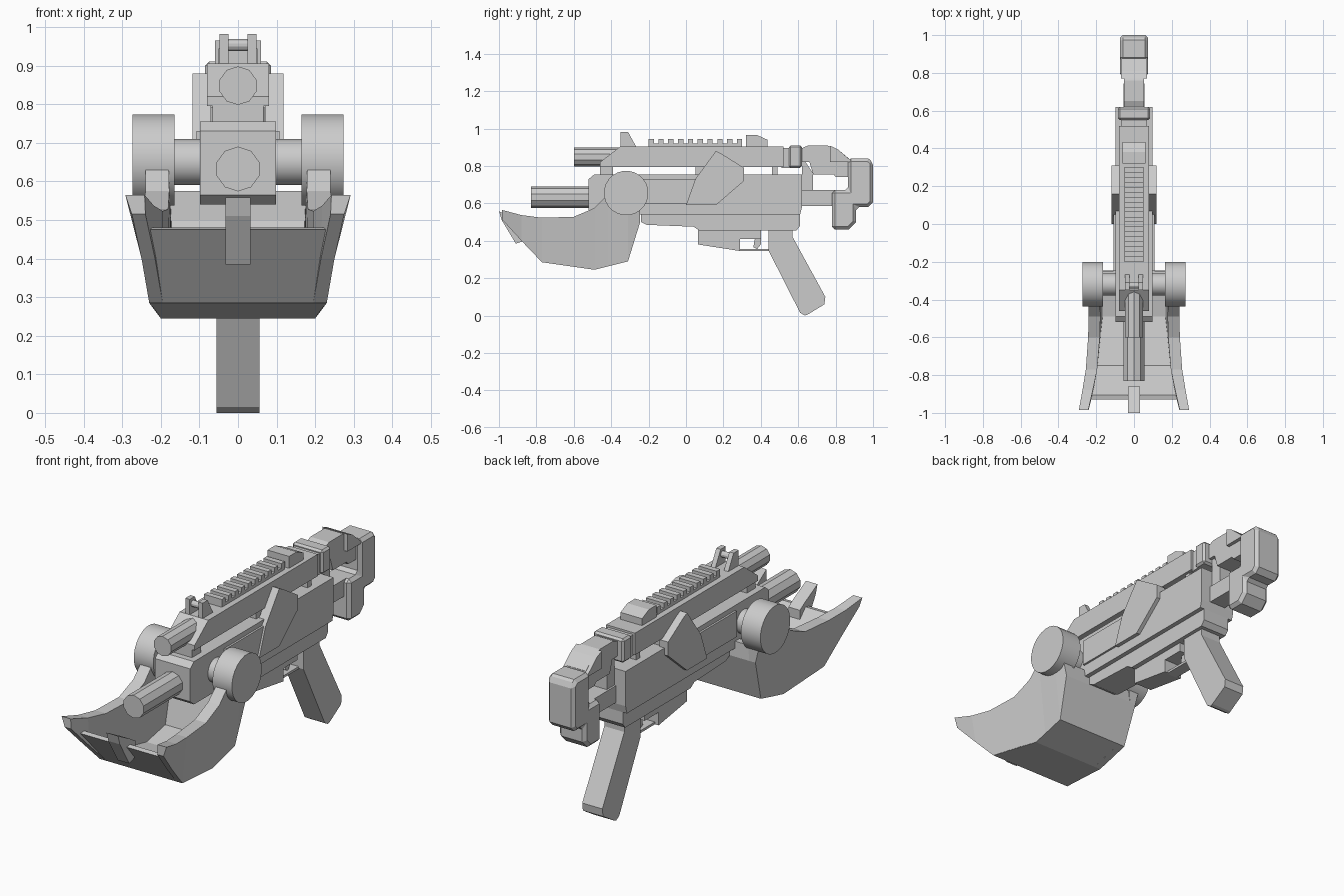
import bpy, bmesh, math

if "Cube" in bpy.data.objects:
    bpy.data.objects.remove(bpy.data.objects["Cube"])

grey = bpy.data.materials.new("plain grey")
grey.diffuse_color = (0.6, 0.6, 0.6, 1)
grey.use_nodes = True
grey.node_tree.nodes["Principled BSDF"].inputs["Base Color"].default_value = grey.diffuse_color


def finish(name, bm, bevel=0.0):
    bmesh.ops.recalc_face_normals(bm, faces=bm.faces[:])
    me = bpy.data.meshes.new(name)
    bm.to_mesh(me)
    bm.free()
    me.materials.append(grey)
    ob = bpy.data.objects.new(name, me)
    bpy.context.collection.objects.link(ob)
    if bevel:
        mod = ob.modifiers.new("chamfer", 'BEVEL')
        mod.width = bevel
        mod.segments = 1
        mod.limit_method = 'ANGLE'
        mod.angle_limit = math.radians(50)
    return ob


def prism(name, pts, x0, x1, bevel=0.0):
    """Side outline in (y, z), extruded from x0 to x1."""
    bm = bmesh.new()
    a = [bm.verts.new((x0, y, z)) for y, z in pts]
    b = [bm.verts.new((x1, y, z)) for y, z in pts]
    bm.faces.new(a)
    bm.faces.new(b[::-1])
    n = len(pts)
    for i in range(n):
        j = (i + 1) % n
        bm.faces.new((a[i], b[i], b[j], a[j]))
    return finish(name, bm, bevel)


def slab(name, pts, w, bevel=0.0):
    return prism(name, pts, -w, w, bevel)


def box(name, y0, y1, z0, z1, w, bevel=0.0):
    return slab(name, [(y0, z0), (y1, z0), (y1, z1), (y0, z1)], w, bevel)


def loft(name, rings):
    """Closed loft through rings of equal point counts."""
    bm = bmesh.new()
    vs = [[bm.verts.new(p) for p in r] for r in rings]
    n = len(vs[0])
    for r, s in zip(vs, vs[1:]):
        for i in range(n):
            j = (i + 1) % n
            bm.faces.new((r[i], r[j], s[j], s[i]))
    bm.faces.new(vs[0])
    bm.faces.new(vs[-1][::-1])
    return finish(name, bm)


def rod(name, axis, a, b, c1, c2, r, sides):
    """Cylinder along x (centre y, z) or y (centre x, z)."""
    rings = []
    for t in (a, b):
        ring = []
        for i in range(sides):
            q = 2 * math.pi * (i + 0.5) / sides
            u, v = c1 + r * math.cos(q), c2 + r * math.sin(q)
            ring.append((t, u, v) if axis == 'x' else (u, t, v))
        rings.append(ring)
    ob = loft(name, rings)
    if sides > 12:
        bpy.context.view_layer.objects.active = ob
        ob.select_set(True)
        bpy.ops.object.shade_smooth_by_angle(angle=math.radians(30))
        ob.select_set(False)
    return ob


# main body and lower frame
slab("main_body", [(-.52, .565), (-.52, .73), (-.49, .755), (.62, .755), (.62, .58),
                   (.61, .54), (-.49, .54)], .098)
slab("lower_frame", [(-.24, .54), (-.24, .5), (-.21, .485), (.04, .475), (.07, .455),
                     (.59, .455), (.61, .48), (.61, .54)], .075)

# upper receiver on its spacers
slab("upper_receiver", [(-.46, .795), (.52, .795), (.52, .905), (-.35, .905), (-.46, .82)], .08)
for i, (y0, y1) in enumerate([(-.46, -.39), (.05, .3), (.46, .49)]):
    box(f"spacer_{i}", y0, y1, .75, .80, .066)
box("rear_link", .51, .56, .79, .895, .07)
box("rear_collar", .55, .62, .79, .91, .085, .01)

# side panels with the arms running forward
for s, side in ((-1, "left"), (1, "right")):
    prism("side_panel_" + side, [(.05, .73), (.16, .88), (.19, .865), (.31, .79), (.31, .72),
                                 (.16, .59), (.0, .59)], s * .07, s * .118)
    prism("side_arm_" + side, [(-.25, .6), (.08, .6), (.08, .73), (-.25, .73)], s * .07, s * .108)

# barrels
rod("upper_barrel", 'y', -.6, -.36, 0, .848, .05, 10)
rod("lower_barrel", 'y', -.83, -.5, 0, .632, .058, 10)

# toothed rail and sights
box("rail_base", -.2, .3, .9, .92, .05)
for i in range(10):
    y = -.2 + i * .0525
    box(f"rail_tooth_{i}", y, y + .028, .915, .944, .05)
slab("rear_sight", [(.32, .9), (.32, .965), (.38, .965), (.435, .94), (.435, .9)], .06)
for s, side in ((-1, "left"), (1, "right")):
    prism("front_sight_" + side, [(-.35, .9), (-.35, .982), (-.31, .982), (-.265, .9)],
          s * .024, s * .048)
rod("front_sight_bar", 'x', -.03, .03, -.325, .953, .016, 12)

# stock
slab("stock_neck", [(.62, .82), (.62, .895), (.65, .908), (.76, .908), (.81, .89), (.87, .84),
                    (.87, .74), (.8, .74), (.79, .755), (.68, .755), (.66, .82)], .052)
slab("stock_cheek", [(.77, .82), (.77, .908), (.81, .89), (.88, .83), (.88, .82)], .07)
box("stock_lower_bar", .61, .8, .585, .67, .045)
slab("stock_front_strut", [(.62, .66), (.68, .66), (.68, .76), (.64, .82), (.62, .82)], .035)
slab("stock_butt", [(.865, .84), (.975, .84), (1, .82), (1, .605), (.975, .58), (.91, .58),
                    (.91, .5), (.87, .46), (.78, .46), (.78, .67), (.865, .67)], .075, .016)

# grip and trigger group
slab("grip", [(.44, .46), (.57, .46), (.57, .42), (.745, .1), (.74, .06), (.65, .005),
              (.635, 0), (.61, .015), (.44, .35)], .056)
slab("trigger_block", [(.065, .46), (.065, .38), (.29, .345), (.29, .41), (.4, .41), (.4, .46)], .05)
box("trigger_guard", .28, .45, .345, .357, .03)
slab("trigger", [(.37, .42), (.4, .42), (.4, .38), (.38, .355), (.36, .365)], .012)

# pivots
for s, side in ((-1, "left"), (1, "right")):
    rod("pivot_drum_" + side, 'x', s * .165, s * .273, -.32, .655, .119, 24)
    rod("pivot_axle_" + side, 'x', s * .09, s * .17, -.32, .65, .06, 20)

# scoop side walls: y, top z, bottom z, outer top x, outer bottom x, top thickness
walls = [(-.985, .565, .515, .292, .275, .05), (-.88, .537, .4, .273, .25, .055),
         (-.77, .523, .285, .255, .23, .06), (-.6, .528, .262, .243, .213, .062),
         (-.49, .575, .245, .24, .2, .062), (-.42, .645, .262, .24, .2, .06),
         (-.31, .64, .29, .24, .2, .06), (-.245, .58, .5, .235, .215, .06)]
for s, side in ((-1, "left"), (1, "right")):
    loft("scoop_wall_" + side,
         [[(s * a, y, zt), (s * b, y, zb), (s * (b - .035), y, zb), (s * (a - t), y, zt)]
          for y, zt, zb, a, b, t in walls])

# scoop floor, front lip and back wall: outer y, z, half width, inner y, z
floor = [(-.93, .475, .25, -.905, .48), (-.77, .285, .229, -.75, .32),
         (-.49, .245, .199, -.49, .28), (-.31, .29, .199, -.34, .31),
         (-.245, .5, .2, -.285, .5), (-.25, .575, .17, -.285, .575)]
loft("scoop_floor", [[(-w, y, z), (w, y, z), (w, yi, zi), (-w, yi, zi)]
                     for y, z, w, yi, zi in floor])
slab("scoop_tooth", [(-1, .558), (-.985, .51), (-.91, .385), (-.86, .4), (-.86, .48),
                     (-.9, .505)], .032)
